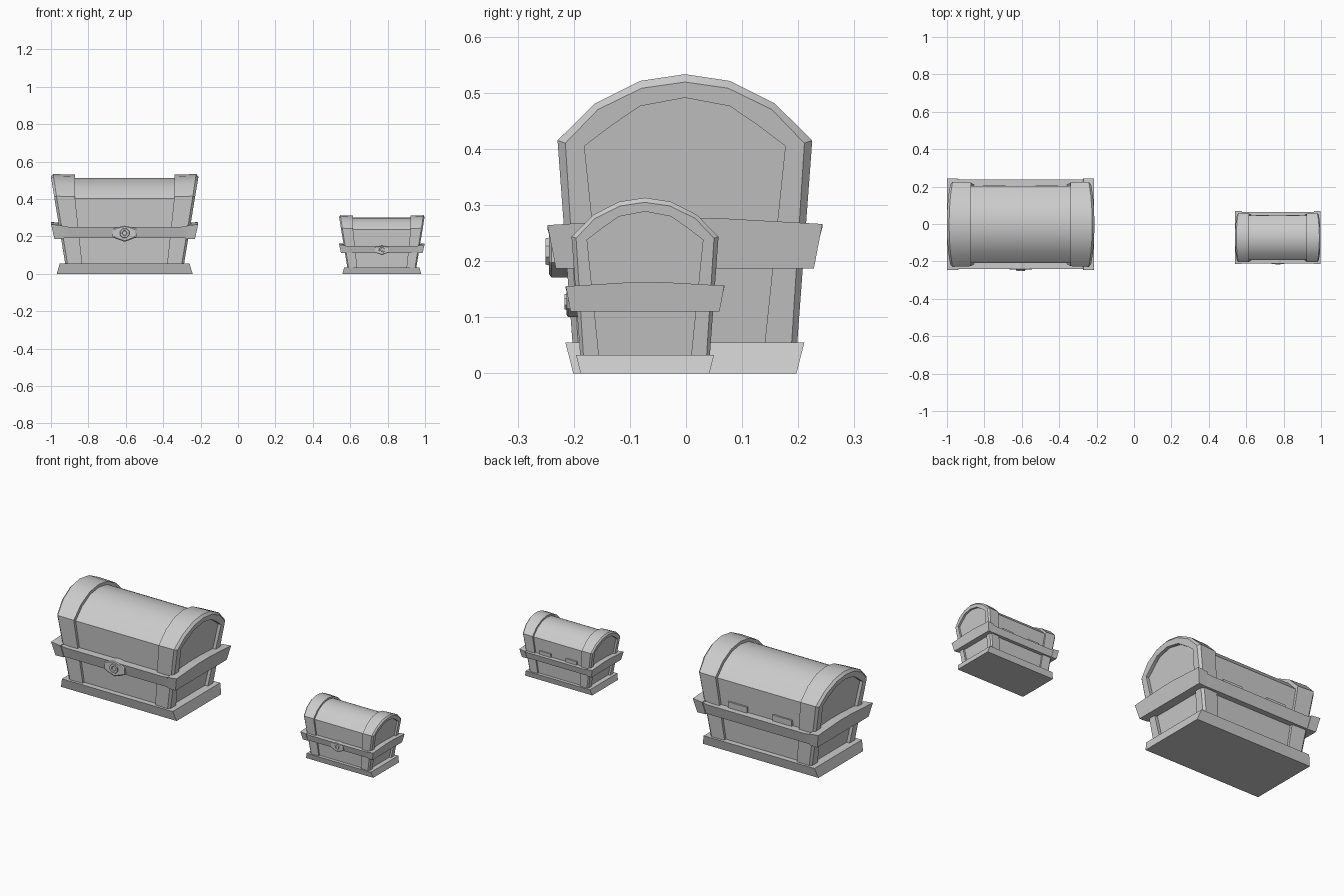
import bpy, bmesh, math
from mathutils import Vector

if "Cube" in bpy.data.objects:
    bpy.data.objects.remove(bpy.data.objects["Cube"])


def face_x(z):
    """Half width of the outward-leaning chest ends at height z."""
    return 0.318 + (z - 0.055) * 0.165


def mirror_profile(half):
    """Half profile (y, z) from bottom to crown -> full open profile."""
    return [(-y, z) for y, z in half] + [(y, z) for y, z in reversed(half[:-1])]


def make(name, bm, place, smooth=False):
    loc, scale = place
    for v in bm.verts:
        v.co = Vector((v.co.x * scale[0], v.co.y * scale[1], v.co.z * scale[2]))
    bmesh.ops.recalc_face_normals(bm, faces=bm.faces)
    mesh = bpy.data.meshes.new(name)
    bm.to_mesh(mesh)
    bm.free()
    ob = bpy.data.objects.new(name, mesh)
    bpy.context.collection.objects.link(ob)
    ob.location = loc
    if smooth:
        bpy.ops.object.select_all(action='DESELECT')
        ob.select_set(True)
        bpy.context.view_layer.objects.active = ob
        bpy.ops.object.shade_smooth_by_angle(angle=math.radians(30))
    return ob


def loft(bm, rings, closed=True, caps=True):
    vr = [[bm.verts.new(p) for p in r] for r in rings]
    n = len(rings[0])
    for a, b in zip(vr, vr[1:]):
        for i in range(n if closed else n - 1):
            j = (i + 1) % n
            bm.faces.new((a[i], a[j], b[j], b[i]))
    if caps:
        bm.faces.new(vr[0])
        bm.faces.new(vr[-1])


def rect(x0, x1, y0, y1, z):
    return [(x0, y0, z), (x1, y0, z), (x1, y1, z), (x0, y1, z)]


OUTER = [(0.200, 0.05), (0.227, 0.415), (0.160, 0.481), (0.080, 0.521), (0, 0.533)]
BEVEL = [(0.190, 0.05), (0.213, 0.410), (0.155, 0.470), (0.077, 0.508), (0, 0.519)]
INNER = [(0.142, 0.05), (0.179, 0.405), (0.130, 0.442), (0.080, 0.476), (0, 0.491)]
PANEL = [(0.181, 0.04), (0.206, 0.402), (0.148, 0.462), (0.075, 0.502), (0, 0.513)]


def chest(tag, place):
    # Base plinth
    bm = bmesh.new()
    loft(bm, [rect(-0.363, 0.363, -0.199, 0.199, 0), rect(-0.347, 0.347, -0.213, 0.213, 0.055)])
    make(tag + "_base", bm, place)

    # Body and barrel lid, tapered toward the bottom
    bm = bmesh.new()
    prof = mirror_profile(PANEL)
    loft(bm, [[(s * (face_x(z) - 0.018), y, z) for y, z in prof] for s in (-1, 1)])
    make(tag + "_body_and_lid", bm, place, True)

    for side, s in (("left", -1), ("right", 1)):
        # Corner strap: legs and arch as one swept section
        bm = bmesh.new()
        rings = []
        for (oy, oz), (by, bz), (iy, iz), (py, pz) in zip(*map(mirror_profile, (OUTER, BEVEL, INNER, PANEL))):
            xi = min(0.227 + (oz - 0.055) * 0.108, 0.266)
            rings.append([(s * xi, py * 0.97, pz - 0.005), (s * xi, oy * 0.985, oz - 0.003),
                          (s * (face_x(bz) - 0.012), oy, oz), (s * face_x(bz), by, bz),
                          (s * face_x(iz), iy, iz), (s * (face_x(iz) - 0.024), iy, iz)])
        loft(bm, rings, closed=True)
        make(tag + "_strap_" + side, bm, place, True)

        # End rail of the middle band, crowned along its top edge
        bm = bmesh.new()
        rings = []
        for t, top in ((-1, 0.264), (-0.2, 0.276), (0.2, 0.277), (1, 0.266)):
            rings.append([(s * 0.325, t * 0.226, 0.187), (s * 0.376, t * 0.230, 0.187),
                          (s * 0.393, t * 0.245, top), (s * 0.335, t * 0.245, top - 0.006)])
        loft(bm, rings)
        make(tag + "_end_rail_" + side, bm, place)

    # Long rails of the middle band
    for side, s in (("front", -1), ("back", 1)):
        bm = bmesh.new()
        rings = []
        for x, top in ((-0.37, 0.258), (-0.3, 0.251), (0.3, 0.251), (0.37, 0.258)):
            rings.append([(x, s * 0.18, 0.190), (x, s * 0.223, 0.190),
                          (x, s * 0.239, top), (x, s * 0.18, top)])
        loft(bm, rings)
        make(tag + "_rail_" + side, bm, place)

    # Lock plate with pointed sides
    bm = bmesh.new()
    plate = [(-0.064, 0.020), (-0.064, -0.020), (-0.045, -0.030), (0, -0.046), (0.045, -0.030),
             (0.064, -0.020), (0.064, 0.020), (0.045, 0.030), (0, 0.040), (-0.045, 0.030)]
    loft(bm, [[(x * k, y, 0.217 + z * k) for x, z in plate]
              for y, k in ((-0.19, 1), (-0.238, 1), (-0.242, 0.88))])
    make(tag + "_lock_plate", bm, place)

    # Raised keyhole ring
    bm = bmesh.new()
    circ = [(math.cos(a * math.pi / 4 + 0.39), math.sin(a * math.pi / 4 + 0.39)) for a in range(8)]
    loft(bm, [[(c * r, y, 0.217 + d * r) for c, d in circ]
              for r, y in ((0.028, -0.238), (0.025, -0.248), (0.014, -0.248), (0.012, -0.242))])
    make(tag + "_keyhole_ring", bm, place)

    # Back hinges
    for side, s in (("left", -1), ("right", 1)):
        bm = bmesh.new()
        x0, x1 = s * 0.14 - 0.06, s * 0.14 + 0.06
        loft(bm, [rect(x0, x1, 0.18, 0.206, 0.24), rect(x0, x1, 0.18, 0.208, 0.285)])
        make(tag + "_hinge_" + side, bm, place)


chest("large_chest", (Vector((-0.606, -0.002, 0)), (1, 1, 1)))
chest("small_chest", (Vector((0.769, -0.073, 0)), (0.58, 0.577, 0.587)))
